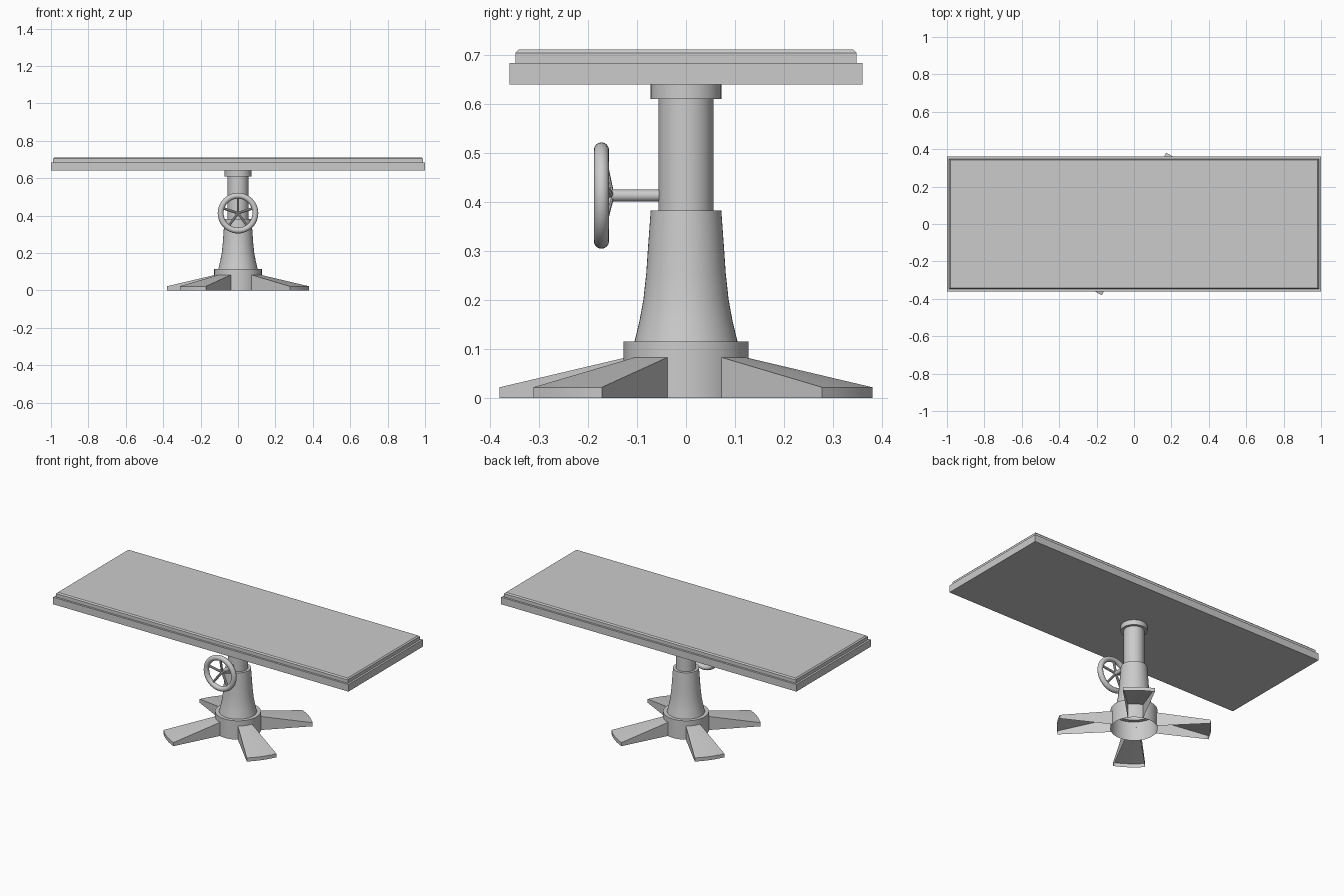
import bpy, bmesh
from math import sin, cos, pi, radians, sqrt
from mathutils import Vector

if "Cube" in bpy.data.objects:
    bpy.data.objects.remove(bpy.data.objects["Cube"])


def finish(name, bm, smooth=True):
    bmesh.ops.recalc_face_normals(bm, faces=bm.faces[:])
    mesh = bpy.data.meshes.new(name)
    bm.to_mesh(mesh)
    bm.free()
    ob = bpy.data.objects.new(name, mesh)
    bpy.context.collection.objects.link(ob)
    if smooth:
        bpy.ops.object.select_all(action='DESELECT')
        bpy.context.view_layer.objects.active = ob
        ob.select_set(True)
        bpy.ops.object.shade_smooth_by_angle(angle=radians(30))
    return ob


def slab(name, layers):
    """Stack of rectangles (half x, half y, z) joined into a closed block."""
    bm = bmesh.new()
    rings = [[bm.verts.new((sx * x, sy * y, z))
              for sx, sy in ((-1, -1), (1, -1), (1, 1), (-1, 1))] for x, y, z in layers]
    for a, b in zip(rings, rings[1:]):
        for i in range(4):
            j = (i + 1) % 4
            bm.faces.new((a[i], a[j], b[j], b[i]))
    bm.faces.new(rings[0])
    bm.faces.new(rings[-1])
    return finish(name, bm, False)


def lathe(name, profile, steps=48):
    """Spin a (radius, z) profile around the z axis."""
    bm = bmesh.new()
    vs = [bm.verts.new((r, 0, z)) for r, z in profile]
    es = [bm.edges.new(p) for p in zip(vs, vs[1:])]
    bmesh.ops.spin(bm, geom=vs + es, cent=(0, 0, 0), axis=(0, 0, 1),
                   angle=2 * pi, steps=steps, use_merge=True)
    bmesh.ops.remove_doubles(bm, verts=bm.verts[:], dist=1e-5)
    return finish(name, bm)


def rod(name, a, b, radius, sides=16):
    a, b = Vector(a), Vector(b)
    rot = (b - a).to_track_quat('Z', 'Y').to_matrix().to_4x4()
    rot.translation = (a + b) / 2
    bm = bmesh.new()
    bmesh.ops.create_cone(bm, cap_ends=True, segments=sides, radius1=radius,
                          radius2=radius, depth=(b - a).length, matrix=rot)
    return finish(name, bm)


# Table top: lower frame and chamfered upper panel
slab("top_frame", [(1, 0.36, 0.64), (1, 0.36, 0.683)])
slab("top_panel", [(0.988, 0.348, 0.683), (0.988, 0.348, 0.704), (0.981, 0.341, 0.711)])

# Pedestal: open-bottomed hub, flared sleeve, inner tube and top flange
lathe("base_hub", [(0.127, 0), (0.127, 0.115), (0.105, 0.115)])
lathe("column_sleeve", [(0.105, 0.115), (0.095, 0.157), (0.087, 0.20), (0.081, 0.255),
                        (0.078, 0.30), (0.072, 0.383), (0.056, 0.383)])
lathe("column_tube", [(0.056, 0.383), (0.056, 0.61)])
lathe("top_flange", [(0.056, 0.61), (0.072, 0.61), (0.072, 0.64)])

# Four flared legs, hollow underneath, with curved tips
HUB_R, TIP_R, SEG = 0.127, 0.417, 6
for k in range(4):
    mid = radians(-36.3 + 90 * k)
    bm = bmesh.new()
    tip_top, tip_low, hub_top, hub_low = [], [], [], []
    for i in range(SEG + 1):
        t = 2 * i / SEG - 1
        a, h = mid + t * radians(12), mid + t * radians(19)
        tip_top.append(bm.verts.new((TIP_R * cos(a), TIP_R * sin(a), 0.022)))
        tip_low.append(bm.verts.new((TIP_R * cos(a), TIP_R * sin(a), 0)))
        hub_top.append(bm.verts.new((HUB_R * cos(h), HUB_R * sin(h), 0.083)))
        if i in (0, SEG):
            hub_low.append(bm.verts.new((HUB_R * cos(h), HUB_R * sin(h), 0)))
    for i in range(SEG):
        bm.faces.new((tip_low[i], tip_low[i + 1], tip_top[i + 1], tip_top[i]))
        bm.faces.new((tip_top[i], tip_top[i + 1], hub_top[i + 1], hub_top[i]))
    for i, low in ((0, hub_low[0]), (SEG, hub_low[1])):
        bm.faces.new((low, tip_low[i], tip_top[i], hub_top[i]))
    finish(f"leg_{k + 1}", bm)

# Height adjustment handwheel on the front
WZ, WY, WR = 0.413, -0.1725, 0.093
bpy.ops.mesh.primitive_torus_add(location=(0, WY, WZ), rotation=(pi / 2, 0, 0),
                                 major_radius=WR, minor_radius=0.0155,
                                 major_segments=48, minor_segments=16)
bpy.context.object.name = "handwheel_rim"
bpy.ops.object.shade_smooth_by_angle(angle=radians(40))
rod("handwheel_shaft", (0, -0.157, WZ), (0, -0.05, WZ), 0.012)
for k in range(5):
    a = pi / 2 + 2 * pi * k / 5
    rod(f"handwheel_spoke_{k + 1}", (0, -0.153, WZ),
        (WR * cos(a), WY, WZ + WR * sin(a)), 0.007, 10)
